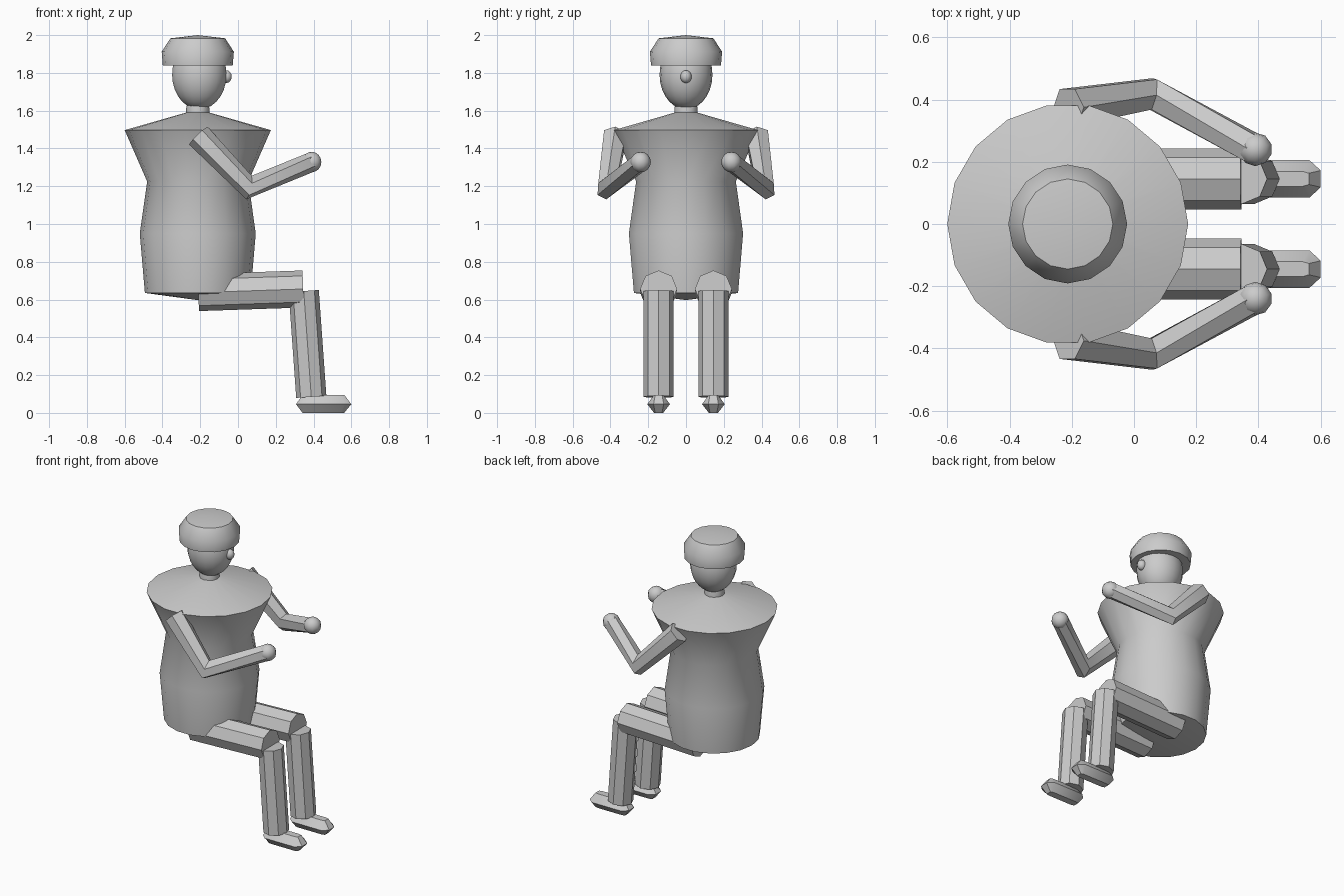
import bpy, bmesh
from math import cos, sin, pi, radians
from mathutils import Vector, Matrix

if "Cube" in bpy.data.objects:
    bpy.data.objects.remove(bpy.data.objects["Cube"])

AX = -0.213  # body axis in x


def finish(name, bm, angle=35, mirror=False):
    bmesh.ops.remove_doubles(bm, verts=bm.verts, dist=1e-5)
    bmesh.ops.recalc_face_normals(bm, faces=bm.faces)
    me = bpy.data.meshes.new(name)
    bm.to_mesh(me)
    bm.free()
    ob = bpy.data.objects.new(name, me)
    bpy.context.collection.objects.link(ob)
    bpy.ops.object.select_all(action='DESELECT')
    ob.select_set(True)
    bpy.context.view_layer.objects.active = ob
    bpy.ops.object.shade_smooth_by_angle(angle=radians(angle))
    if mirror:
        mod = ob.modifiers.new("mirror", 'MIRROR')
        mod.use_axis = (False, True, False)
    return ob


def loft(name, rings, **kw):
    """Skin a list of equal rings and cap both ends."""
    bm = bmesh.new()
    vs = [[bm.verts.new(p) for p in r] for r in rings]
    n = len(vs[0])
    for a, b in zip(vs, vs[1:]):
        for i in range(n):
            j = (i + 1) % n
            bm.faces.new((a[i], a[j], b[j], b[i]))
    bm.faces.new(vs[0])
    bm.faces.new(vs[-1])
    return finish(name, bm, **kw)


def lathe(name, profile, sides=18, **kw):
    rings = [[(AX + r * cos(2 * pi * i / sides), r * sin(2 * pi * i / sides), z)
              for i in range(sides)] for r, z in profile]
    return loft(name, rings, **kw)


def limb(name, path, radii, sides):
    """Straight-sided tube with mitred joints, mirrored to the other side."""
    pts = [Vector(p) for p in path]
    dirs = [(b - a).normalized() for a, b in zip(pts, pts[1:])]
    rings = []
    for k, p in enumerate(pts):
        d = dirs[max(k - 1, 0)]
        n = (d + dirs[min(k, len(dirs) - 1)]).normalized()
        v = Vector((0, 1, 0))
        v = (v - d * v.dot(d)).normalized()
        u = v.cross(d)
        ring = []
        for i in range(sides):
            a = 2 * pi * i / sides
            o = (u * cos(a) + v * sin(a)) * radii[k]
            ring.append(p + o - d * (o.dot(n) / d.dot(n)))
        rings.append(ring)
    return loft(name, rings, mirror=True)


def ball(name, loc, scale, u, v, **kw):
    bm = bmesh.new()
    bmesh.ops.create_uvsphere(bm, u_segments=u, v_segments=v, radius=1,
                              matrix=Matrix.LocRotScale(Vector(loc), None, Vector(scale)))
    return finish(name, bm, angle=60, **kw)


# Torso, neck, head and hat
lathe("torso", [(0.0, 0.597), (0.28, 0.635), (0.307, 0.95), (0.268, 1.225),
                (0.387, 1.497), (0.06, 1.59), (0.0, 1.59)])
lathe("neck", [(0.061, 1.57), (0.061, 1.615), (0.05, 1.66)], 12)
ball("head", (-0.205, 0, 1.79), (0.146, 0.14, 0.183), 18, 14)
ball("nose", (-0.062, 0, 1.78), (0.03, 0.03, 0.034), 10, 8)
lathe("hat", [(0.185, 1.838), (0.191, 1.912), (0.145, 1.983), (0.0, 2.0)], 16, angle=45)

# Arms and hands
limb("arm", [(-0.21, -0.375, 1.468), (0.058, -0.418, 1.193), (0.385, -0.242, 1.326)],
     [0.068, 0.054, 0.052], 6)
ball("hand", (0.39, -0.24, 1.328), (0.054, 0.054, 0.054), 10, 8, mirror=True)

# Legs
limb("thigh", [(-0.21, -0.145, 0.637), (0.345, -0.145, 0.656)], [0.098, 0.098], 8)
limb("shin", [(0.348, -0.145, 0.645), (0.388, -0.145, 0.085)], [0.08, 0.08], 8)


# Feet: three stacked octagonal outlines
def outline(x0, x1, w, tip, cut, z):
    half = [(x0, tip), (x0 + cut, w), (x1 - cut, w), (x1, tip)]
    return [(x, -0.145 + y, z) for x, y in half] + \
           [(x, -0.145 - y, z) for x, y in reversed(half)]


loft("foot", [outline(0.342, 0.562, 0.024, 0.018, 0.02, 0.0),
              outline(0.307, 0.6, 0.06, 0.027, 0.036, 0.046),
              outline(0.342, 0.562, 0.024, 0.018, 0.02, 0.096)], mirror=True)
